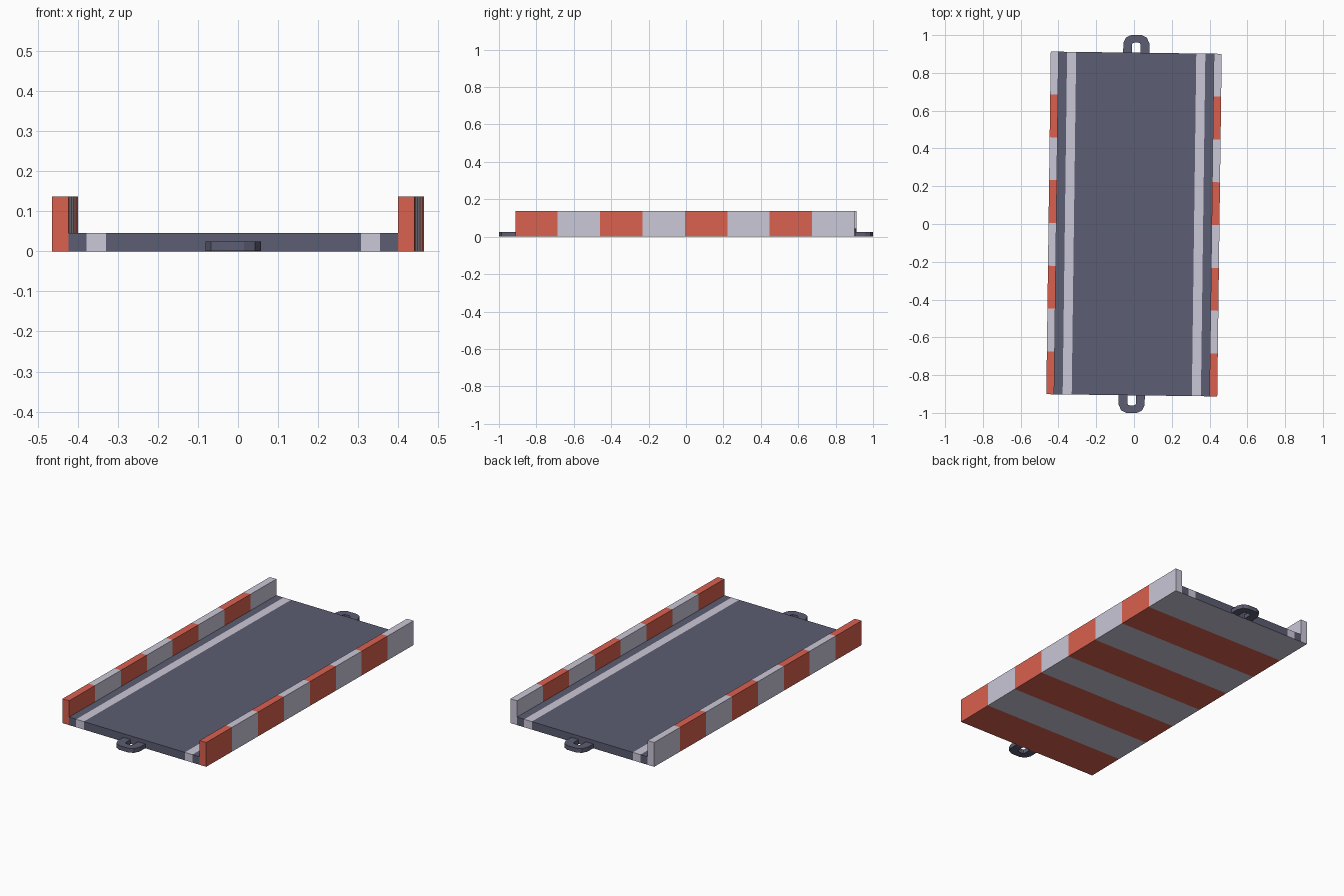
import bpy, bmesh, math
from mathutils import Matrix

if "Cube" in bpy.data.objects:
    bpy.data.objects.remove(bpy.data.objects["Cube"])

TURN = Matrix.Rotation(-0.013, 4, 'Z')   # whole piece sits very slightly turned
L = 0.907      # half length of the track
N = 8          # warning bands along the length
DECK, WALL = 0.045, 0.137


def material(name, rgb):
    m = bpy.data.materials.new(name)
    m.diffuse_color = (*rgb, 1)
    m.use_nodes = True
    m.node_tree.nodes["Principled BSDF"].inputs["Base Color"].default_value = m.diffuse_color
    return m


asphalt = material("asphalt_grey", (0.106, 0.111, 0.168))
white = material("pale_white", (0.60, 0.575, 0.685))
red = material("warning_red", (0.70, 0.118, 0.078))
MATS = [asphalt, white, red]


def finish(bm, name):
    bmesh.ops.remove_doubles(bm, verts=bm.verts, dist=1e-5)
    bmesh.ops.recalc_face_normals(bm, faces=bm.faces)
    bm.transform(TURN)
    me = bpy.data.meshes.new(name)
    bm.to_mesh(me)
    bm.free()
    for m in MATS:
        me.materials.append(m)
    ob = bpy.data.objects.new(name, me)
    bpy.context.collection.objects.link(ob)
    return ob


def face(bm, pts, mat):
    f = bm.faces.new([bm.verts.new(p) for p in pts])
    f.material_index = mat


# Track: channel section swept along y, banded underside and walls
bm = bmesh.new()
xo, xi, s1, s0 = 0.4525, 0.411, 0.366, 0.318
ys = [-L + 2 * L * i / N for i in range(N + 1)]
deck_cols = [(-xi, -s1, 0), (-s1, -s0, 1), (-s0, s0, 0), (s0, s1, 1), (s1, xi, 0)]
for i in range(N):
    a, b = ys[i], ys[i + 1]
    band = 2 if i % 2 == 0 else 1

    def strip(p, q, mat):
        face(bm, [(p[0], a, p[1]), (q[0], a, q[1]), (q[0], b, q[1]), (p[0], b, p[1])], mat)

    for x0, x1, mat in deck_cols:
        strip((x0, DECK), (x1, DECK), mat)
        strip((x0, 0), (x1, 0), band)
    for s in (-1, 1):
        strip((s * xi, DECK), (s * xi, WALL), band)
        strip((s * xi, WALL), (s * xo, WALL), band)
        strip((s * xo, WALL), (s * xo, 0), band)
        strip((s * xo, 0), (s * xi, 0), band)
# end faces
for y, band in ((-L, 2), (L, 1)):
    for x0, x1, mat in deck_cols:
        face(bm, [(x0, y, 0), (x1, y, 0), (x1, y, DECK), (x0, y, DECK)], mat)
    for s in (-1, 1):
        face(bm, [(s * xi, y, 0), (s * xo, y, 0), (s * xo, y, WALL),
                  (s * xi, y, WALL), (s * xi, y, DECK)], band)
finish(bm, "track_section")

# Connector loops at both ends
outer = [(0.069, 0.90), (0.069, 0.958), (0.055, 0.987), (0.028, 1.0)]
inner = [(0.023, 0.90), (0.023, 0.95), (0.019, 0.957), (0.010, 0.96)]
outer += [(-x, y) for x, y in reversed(outer)]
inner += [(-x, y) for x, y in reversed(inner)]
for name, s in (("front_connector_loop", -1), ("back_connector_loop", 1)):
    bm = bmesh.new()
    for k in range(len(outer) - 1):
        o0, o1, i1, i0 = outer[k], outer[k + 1], inner[k + 1], inner[k]
        for z in (0, 0.024):
            face(bm, [(x, s * y, z) for x, y in (o0, o1, i1, i0)], 0)
        for p, q in ((o0, o1), (i0, i1)):
            face(bm, [(p[0], s * p[1], 0), (q[0], s * q[1], 0),
                      (q[0], s * q[1], 0.024), (p[0], s * p[1], 0.024)], 0)
    for k in (0, -1):   # root ends buried in the track
        p, q = outer[k], inner[k]
        face(bm, [(p[0], s * p[1], 0), (q[0], s * q[1], 0),
                  (q[0], s * q[1], 0.024), (p[0], s * p[1], 0.024)], 0)
    # lift a hair so the root does not flicker against the underside
    bmesh.ops.translate(bm, verts=bm.verts, vec=(0, 0, 0.0005))
    finish(bm, name)
